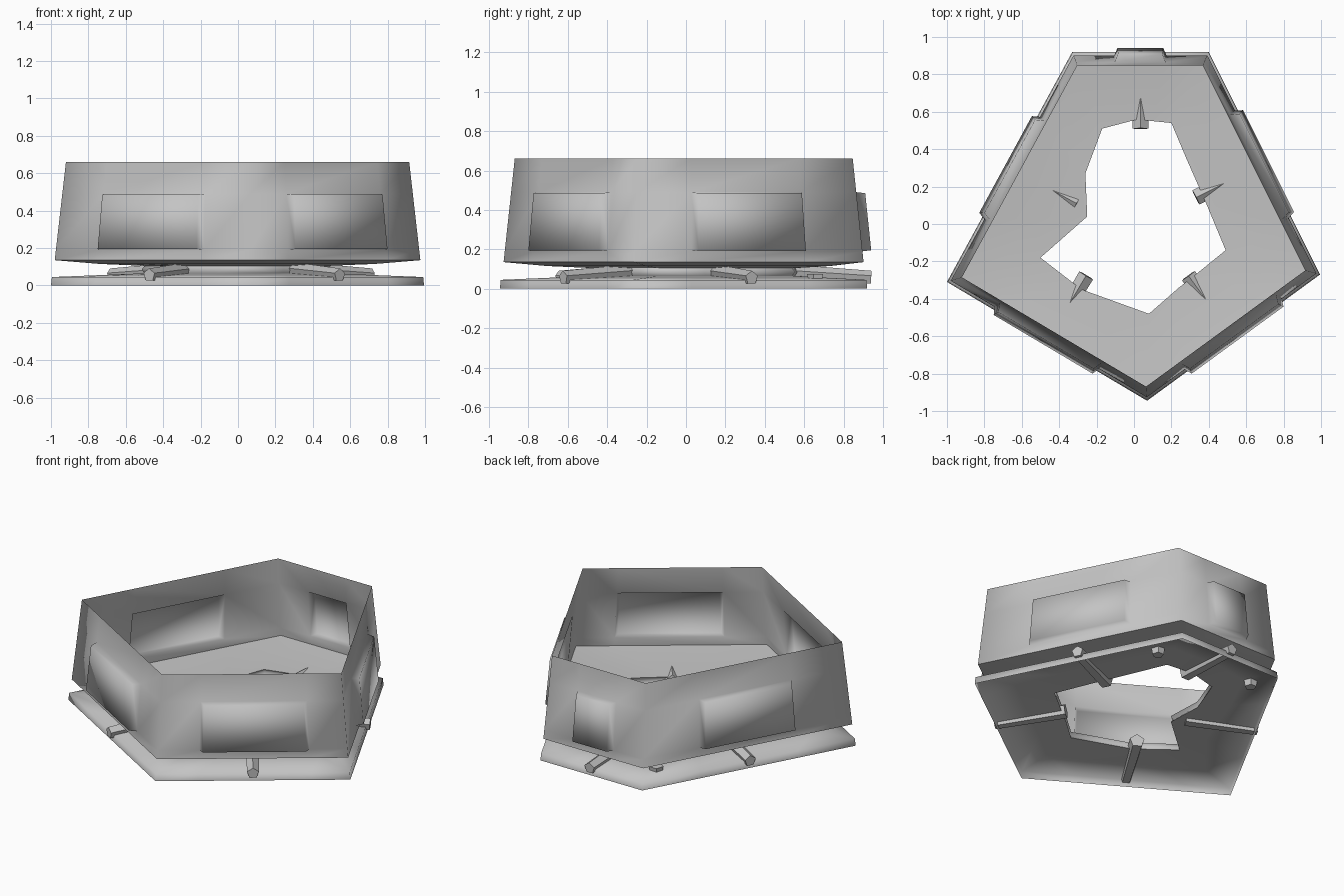
import bpy, bmesh, math
from mathutils import Vector

cube = bpy.data.objects.get("Cube")
if cube:
    bpy.data.objects.remove(cube, do_unlink=True)

grey = bpy.data.materials.new("plain_grey")
grey.use_nodes = True
tone = (0.55, 0.55, 0.55, 1)
grey.diffuse_color = tone
grey.node_tree.nodes["Principled BSDF"].inputs["Base Color"].default_value = tone

# Five-sided plan, counter-clockwise, with the panel span along each side
corners = [Vector(c) for c in ((-1, -.31), (.07, -.945), (.995, -.27), (.4, .92), (-.33, .92))]
spans = [(.22, .76), (.22, .80), (.25, .75), (.30, .70), (.27, .73)]
# Ragged inner opening, three points per side
hole = [Vector(p) for p in (
    (-.5, -.18), (-.28, -.35), (-.1, -.415),
    (.08, -.48), (.24, -.34), (.33, -.27),
    (.49, -.14), (.39, .1), (.28, .35),
    (.2, .54), (.1, .55), (.02, .56),
    (-.17, .51), (-.26, .27), (-.25, .04))]
outline = []
for i, (a, b) in enumerate(spans):
    p, q = corners[i], corners[(i + 1) % 5]
    outline += [p, p.lerp(q, a), p.lerp(q, b)]


def finish(bm, name):
    bmesh.ops.remove_doubles(bm, verts=bm.verts, dist=0.0005)
    bmesh.ops.recalc_face_normals(bm, faces=bm.faces)
    mesh = bpy.data.meshes.new(name)
    bm.to_mesh(mesh)
    bm.free()
    for f in mesh.polygons:
        f.use_smooth = True
    mesh.materials.append(grey)
    obj = bpy.data.objects.new(name, mesh)
    bpy.context.collection.objects.link(obj)
    return obj


def ring(scale, z, t=0.0):
    """Outline scaled, then blended towards the opening by t."""
    return [(*(o * scale).lerp(h, t), z) for o, h in zip(outline, hole)]


def loft(name, rings):
    bm = bmesh.new()
    rows = [[bm.verts.new(p) for p in r] for r in rings]
    n = len(outline)
    for r, s in zip(rows, rows[1:]):
        for i in range(n):
            j = (i + 1) % n
            bm.faces.new((r[i], r[j], s[j], s[i]))
    return finish(bm, name)


# Leaning wall with a pressed-out panel on every side
LOW, HIGH = .135, .66


def on_wall(side, u, z):
    k = .98 - .06 * (z - LOW) / (HIGH - LOW)
    p = corners[side].lerp(corners[(side + 1) % 5], u) * k
    return Vector((p.x, p.y, z))


bm = bmesh.new()
for s, (a, b) in enumerate(spans):
    us, zs = (0, a, b, 1), (LOW, .19, .49, HIGH)
    grid = [[bm.verts.new(on_wall(s, u, z)) for u in us] for z in zs]
    for r in range(3):
        for c in range(3):
            if (r, c) != (1, 1):
                bm.faces.new((grid[r][c], grid[r][c + 1], grid[r + 1][c + 1], grid[r + 1][c]))
    edge = corners[(s + 1) % 5] - corners[s]
    out = Vector((edge.y, -edge.x, 0)).normalized() * .045
    inset = .02 / edge.length
    base = [grid[1][1], grid[1][2], grid[2][2], grid[2][1]]
    spots = ((a + inset, .195), (b - inset, .195), (b - inset, .485), (a + inset, .485))
    face = [bm.verts.new(on_wall(s, u, z) + out) for u, z in spots]
    bm.faces.new(face)
    for i in range(4):
        j = (i + 1) % 4
        bm.faces.new((base[i], base[j], face[j], face[i]))
finish(bm, "paneled_wall")

# Upper floor, neck around the opening, and base with its skirt
loft("upper_floor", [ring(.98, LOW), ring(.98, .115, .5), ring(.98, .105, 1)])
loft("opening_neck", [ring(1, .105, 1), ring(1, .085, .97), ring(1, .065, 1)])
loft("base_plate", [ring(1, 0), ring(.995, .045), ring(.99, .055, .5), ring(.99, .065, 1)])


# Five-sided pegs crossing the base
def peg(name, start, end, r1, r2):
    d = end - start
    bm = bmesh.new()
    bmesh.ops.create_cone(bm, cap_ends=True, segments=5, radius1=r1, radius2=r2, depth=d.length)
    bm.transform(d.to_track_quat("Z", "Y").to_matrix().to_4x4())
    bmesh.ops.translate(bm, verts=bm.verts, vec=(start + end) / 2)
    obj = finish(bm, name)
    for f in obj.data.polygons:
        f.use_smooth = False


names = ("front_right", "front_left", "left", "back", "right")
for i, label in enumerate(names):
    p, q = corners[i], corners[(i + 1) % 5]
    mid, edge = (p + q) / 2, q - p
    out = Vector((edge.y, -edge.x)).normalized()
    a, b = mid + out * .02, mid - out * .41
    peg(label + "_peg", Vector((a.x, a.y, .055)), Vector((b.x, b.y, .08)), .036, .045)

# Short studs under the base
for label, x, y in (("left", .37, .66), ("right", -.29, .72)):
    peg(label + "_stud", Vector((x, y, .015)), Vector((x, y, .075)), .035, .045)
